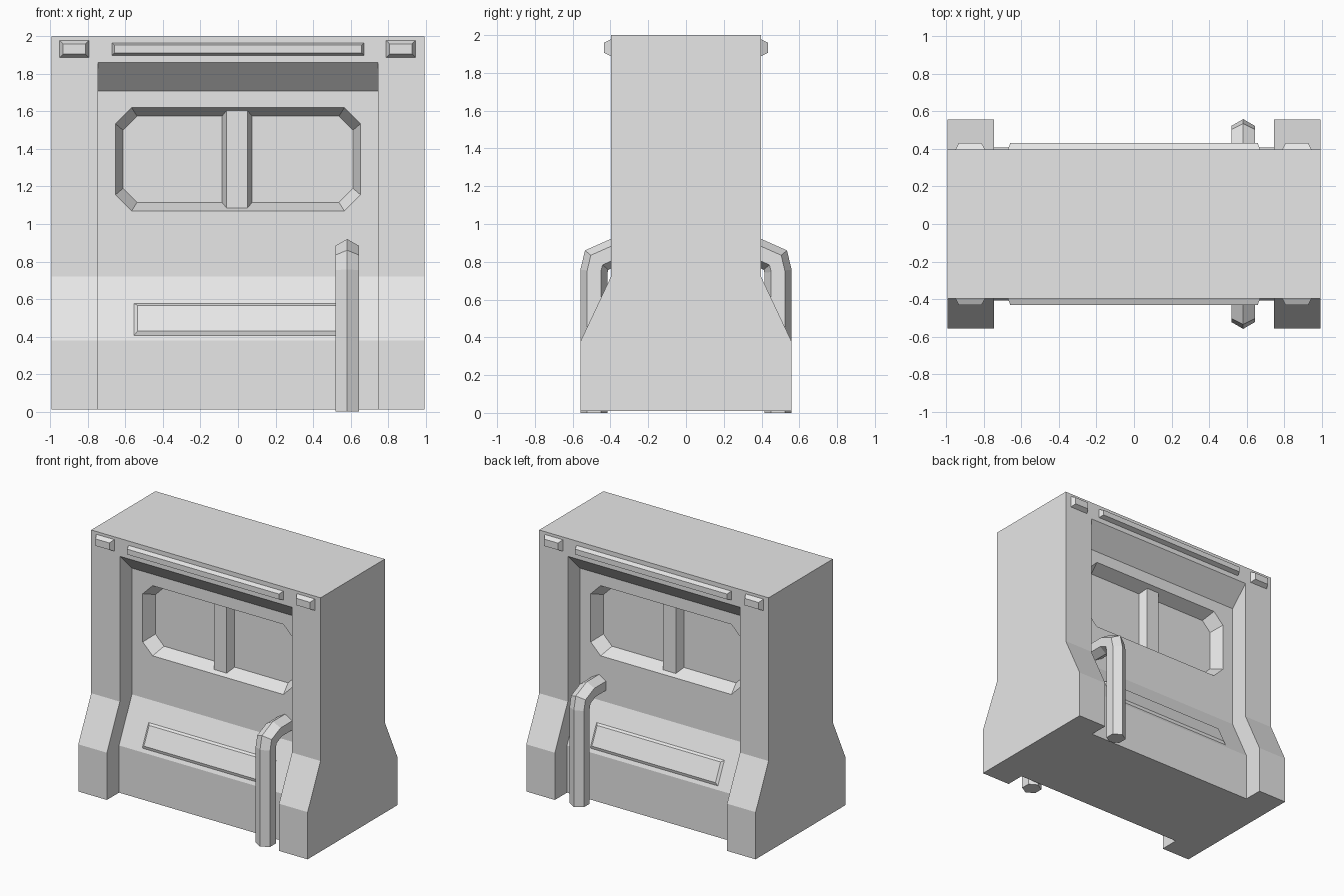
import bpy, bmesh
from math import sin, cos, pi
from mathutils import Vector

cube = bpy.data.objects.get("Cube")
if cube:
    bpy.data.objects.remove(cube)

grey = bpy.data.materials.new("light_grey")
grey.use_nodes = True
grey.diffuse_color = (0.8, 0.8, 0.8, 1)
grey.node_tree.nodes["Principled BSDF"].inputs["Base Color"].default_value = (0.8, 0.8, 0.8, 1)


def loft(name, rings):
    """Skin a list of equal point rings and cap both ends."""
    bm = bmesh.new()
    rows = [[bm.verts.new(p) for p in ring] for ring in rings]
    n = len(rows[0])
    for a, b in zip(rows, rows[1:]):
        for i in range(n):
            j = (i + 1) % n
            bm.faces.new((a[i], a[j], b[j], b[i]))
    bm.faces.new(rows[0])
    bm.faces.new(rows[-1])
    bmesh.ops.recalc_face_normals(bm, faces=bm.faces)
    mesh = bpy.data.meshes.new(name)
    bm.to_mesh(mesh)
    bm.free()
    mesh.materials.append(grey)
    obj = bpy.data.objects.new(name, mesh)
    bpy.context.collection.objects.link(obj)
    return obj


def extrude_x(name, half_profile, x0, x1):
    """Extrude a front half profile (y, z), mirrored to the back, along x."""
    outline = half_profile + [(-y, z) for y, z in reversed(half_profile)]
    return loft(name, [[(x, y, z) for y, z in outline] for x in (x0, x1)])


def rect(cx, cz, hx, hz, y, cut=0):
    """Rectangle facing y, with optional cut corners."""
    if not cut:
        pts = [(-hx, -hz), (hx, -hz), (hx, hz), (-hx, hz)]
    else:
        pts = [(-hx + cut, -hz), (hx - cut, -hz), (hx, -hz + cut), (hx, hz - cut),
               (hx - cut, hz), (-hx + cut, hz), (-hx, hz - cut), (-hx, -hz + cut)]
    return [(cx + x, y, cz + z) for x, z in pts]


WIDTH, INNER, FACE, FOOT, STEP = 0.995, 0.747, 0.398, 0.558, 0.15
BASE, KNEE, HIP, TOP = 0.01, 0.38, 0.72, 2.0
WALL = FACE - STEP

# Side pillars
pillar = [(-FOOT, BASE), (-FOOT, KNEE), (-FACE, HIP), (-FACE, TOP)]
extrude_x("left_pillar", pillar, INNER, WIDTH)
extrude_x("right_pillar", pillar, -WIDTH, -INNER)

# Recessed centre with overhanging header
core = extrude_x("center_body",
                 [(-FOOT + STEP, BASE), (-FOOT + STEP, KNEE), (-WALL, HIP),
                  (-WALL, 1.71), (-FACE, 1.86), (-FACE, TOP)], -INNER, INNER)

for side, s in (("front", -1), ("back", 1)):
    # Window recess with sloped rim
    cutter = loft("window_cutter", [
        rect(0, 1.345, 0.661, 0.284, s * (WALL + 0.02), 0.088),
        rect(0, 1.345, 0.613, 0.23, s * (WALL - 0.1), 0.075)])
    cutter.hide_render = True
    mod = core.modifiers.new("window", "BOOLEAN")
    mod.operation, mod.solver, mod.object = "DIFFERENCE", "EXACT", cutter
    bpy.context.view_layer.objects.active = core
    bpy.ops.object.modifier_apply(modifier=mod.name)
    bpy.data.objects.remove(cutter)

    # Window divider, tapered outward
    loft(side + "_window_divider", [
        rect(-0.005, 1.345, 0.08, 0.262, s * (WALL - 0.11)),
        rect(-0.005, 1.345, 0.08, 0.262, s * (WALL - 0.1)),
        rect(-0.005, 1.345, 0.056, 0.262, s * (WALL - 0.035))])

    # Raised strip and end blocks on the header
    for name, x, z, hx, hz in (("header_strip", 0, 1.932, 0.672, 0.034),
                               ("left_header_block", 0.868, 1.933, 0.078, 0.045),
                               ("right_header_block", -0.873, 1.933, 0.078, 0.045)):
        t = 0.013 if name == "header_strip" else 0.018
        loft(side + "_" + name, [rect(x, z, hx, hz, s * FACE),
                                 rect(x, z, hx - t, hz - t, s * (FACE + 0.035))])

    # Raised plate lying on the lower slope
    a = Vector((0, s * (FOOT - STEP), KNEE))
    b = Vector((0, s * WALL, HIP))
    up = (b - a).normalized()
    out = Vector((0, s * up.z, abs(up.y)))
    mid = a.lerp(b, 0.322 * 1.0 + 0.005)
    rings = []
    for taper, height in ((0, 0), (0.018, 0.014)):
        hx, hv = 0.554 - taper, 0.094 - taper
        rings.append([mid + Vector((u * hx, 0, 0)) + up * (v * hv) + out * height
                      for u, v in ((-1, -1), (1, -1), (1, 1), (-1, 1))])
    loft(side + "_slope_plate", rings)

    # Bent six-sided pipe with mitred corners
    path = [Vector((0.582, s * y, z)) for y, z in
            ((0.487, 0), (0.487, 0.75), (0.473, 0.809), (0.385, 0.848), (WALL - 0.02, 0.848))]
    rings = []
    for i, p in enumerate(path):
        d_in = (p - path[max(i - 1, 0)]).normalized()
        d_out = (path[min(i + 1, len(path) - 1)] - p).normalized()
        d_in, d_out = (d_in if i else d_out), (d_out if i < len(path) - 1 else d_in)
        mean = (d_in + d_out).normalized()
        miter = Vector((0, s * mean.z, -s * mean.y)) / mean.dot(d_in)
        rings.append([p + Vector((sin(k * pi / 3), 0, 0)) * 0.072
                      + miter * (0.072 * cos(k * pi / 3)) for k in range(6)])
    loft(side + "_pipe", rings)
